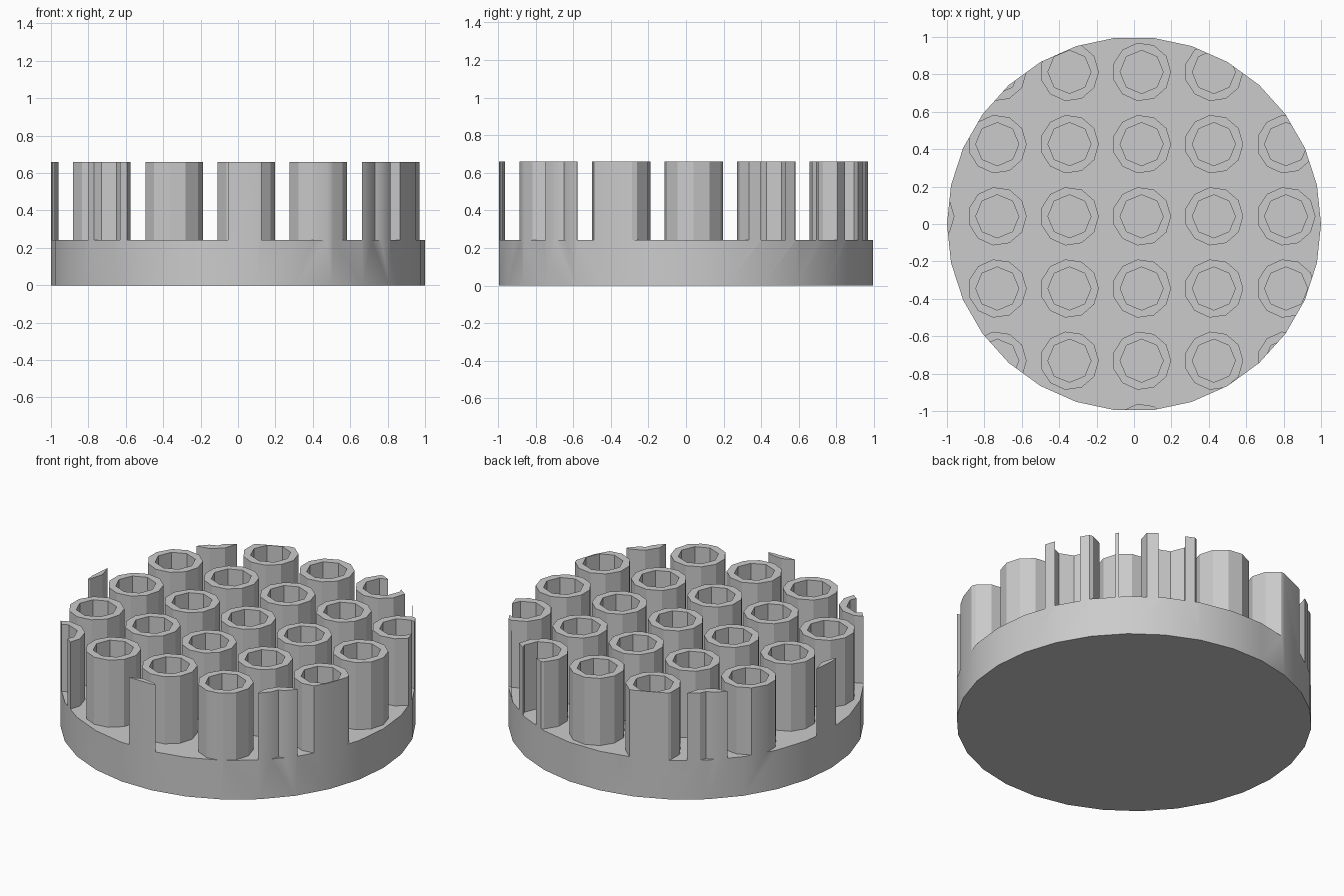
import bpy
import math

# Remove the default cube
old = bpy.data.objects.get("Cube")
if old:
    bpy.data.objects.remove(old, do_unlink=True)

BASE_TOP, HEIGHT = 0.243, 0.66
PITCH, CENTRE = 0.386, 0.041
OUTER, INNER = 0.157, 0.115


def prism(name, sides, radius, low, high, x=0, y=0):
    """Upright prism with its first corner pointing along +x."""
    points = [(x + radius * math.cos(2 * math.pi * i / sides),
               y + radius * math.sin(2 * math.pi * i / sides)) for i in range(sides)]
    verts = [(*p, z) for z in (low, high) for p in points]
    faces = [tuple(range(sides))[::-1], tuple(range(sides, 2 * sides))]
    for i in range(sides):
        j = (i + 1) % sides
        faces.append((i, j, j + sides, i + sides))
    return verts, faces


def make_object(name, solids):
    verts, faces = [], []
    for v, f in solids:
        start = len(verts)
        verts += v
        faces += [tuple(start + k for k in face) for face in f]
    mesh = bpy.data.meshes.new(name)
    mesh.from_pydata(verts, [], faces)
    obj = bpy.data.objects.new(name, mesh)
    bpy.context.collection.objects.link(obj)
    return obj


def grid_of_prisms(name, sides, radius, low, high):
    steps = range(-3, 3)
    return make_object(name, [
        prism(name, sides, radius, low, high, CENTRE + PITCH * i, CENTRE + PITCH * j)
        for i in steps for j in steps])


def cut(target, cutter):
    """Subtract the cutter and throw it away."""
    cutter.hide_render = True
    bpy.ops.object.select_all(action='DESELECT')
    bpy.context.view_layer.objects.active = target
    target.select_set(True)
    mod = target.modifiers.new("cut", 'BOOLEAN')
    mod.operation = 'DIFFERENCE'
    mod.solver = 'EXACT'
    mod.object = cutter
    bpy.ops.object.modifier_apply(modifier=mod.name)
    bpy.data.objects.remove(cutter, do_unlink=True)


# Full-height round block that also clips the outermost tubes
body = make_object("round_base_with_tubes", [prism("body", 30, 1, 0, HEIGHT)])

# Clear the space between the tubes, down to the top of the base
gap_cutter = make_object("gap_cutter", [prism("gap", 4, 3, BASE_TOP, 1)])
cut(gap_cutter, grid_of_prisms("tube_outsides", 11, OUTER, 0, 1.2))
cut(body, gap_cutter)

# Hollow out the tubes
cut(body, grid_of_prisms("tube_bores", 8, INNER, BASE_TOP, 1))

# Plain grey material
grey = bpy.data.materials.new("plain_grey")
grey.use_nodes = True
colour = (0.6, 0.6, 0.6, 1)
grey.diffuse_color = colour
grey.node_tree.nodes["Principled BSDF"].inputs["Base Color"].default_value = colour
body.data.materials.clear()
body.data.materials.append(grey)
for face in body.data.polygons:
    face.material_index = 0

# Smooth rim, crisp facets on the tubes
bpy.ops.object.select_all(action='DESELECT')
body.select_set(True)
bpy.context.view_layer.objects.active = body
bpy.ops.object.shade_smooth_by_angle(angle=math.radians(30))
